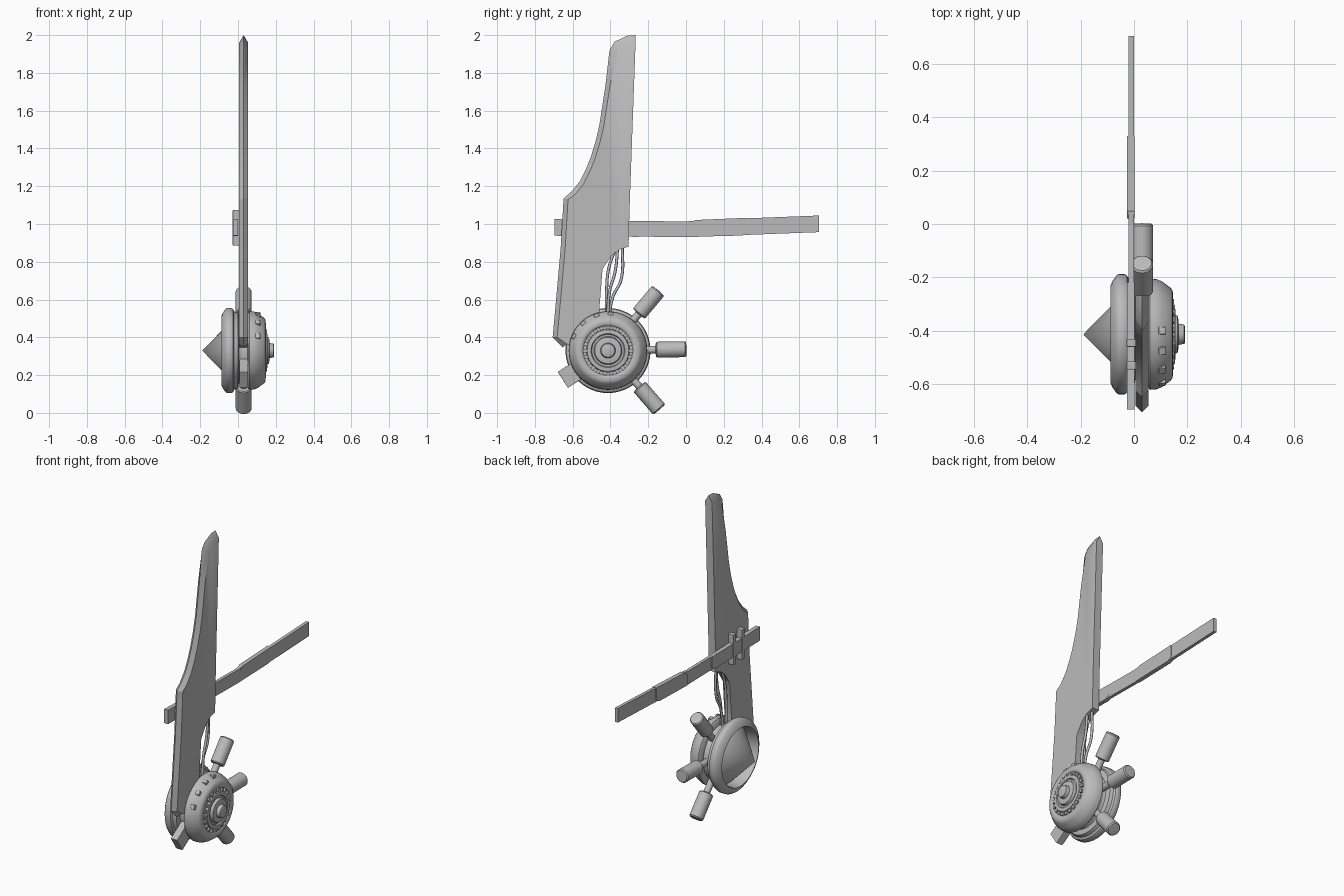
import bpy, bmesh, math
from mathutils import Vector, Matrix

cube = bpy.data.objects.get("Cube")
if cube:
    bpy.data.objects.remove(cube)

grey = bpy.data.materials.new("plain grey")
grey.use_nodes = True
grey.diffuse_color = (0.5, 0.5, 0.5, 1)
grey.node_tree.nodes["Principled BSDF"].inputs["Base Color"].default_value = (0.5, 0.5, 0.5, 1)

HUB = Vector((0, -0.413, 0.33))
MID = 0.03  # plane of blade and handles


def finish(name, bm, bevel=0, smooth=True):
    bmesh.ops.recalc_face_normals(bm, faces=bm.faces)
    mesh = bpy.data.meshes.new(name)
    bm.to_mesh(mesh)
    bm.free()
    ob = bpy.data.objects.new(name, mesh)
    bpy.context.collection.objects.link(ob)
    mesh.materials.append(grey)
    if bevel:
        mod = ob.modifiers.new("Bevel", "BEVEL")
        mod.width, mod.segments, mod.limit_method = bevel, 2, "ANGLE"
    if smooth:
        bpy.ops.object.select_all(action="DESELECT")
        ob.select_set(True)
        bpy.context.view_layer.objects.active = ob
        bpy.ops.object.shade_smooth_by_angle(angle=math.radians(32))
    return ob


def lathe(name, profile, matrix, steps=64):
    """Turn (along, radius) points around the local x axis."""
    bm = bmesh.new()
    verts = [bm.verts.new((a, r, 0)) for a, r in profile]
    edges = [bm.edges.new(pair) for pair in zip(verts, verts[1:])]
    bmesh.ops.spin(bm, geom=verts + edges, cent=(0, 0, 0), axis=(1, 0, 0),
                   angle=math.tau, steps=steps)
    bmesh.ops.remove_doubles(bm, verts=bm.verts, dist=0.0005)
    bm.transform(matrix)
    return finish(name, bm)


def box(name, size, matrix, bevel=0.003):
    bm = bmesh.new()
    bmesh.ops.create_cube(bm, size=1)
    bm.transform(matrix @ Matrix.Diagonal((*size, 1)))
    return finish(name, bm, bevel, False)


def plate(name, outline, x0, x1):
    """Extrude a (y, z) outline between two x positions."""
    bm = bmesh.new()
    face = bm.faces.new([bm.verts.new((x0, y, z)) for y, z in outline])
    new = bmesh.ops.extrude_face_region(bm, geom=[face])["geom"]
    bmesh.ops.translate(bm, vec=(x1 - x0, 0, 0),
                        verts=[v for v in new if isinstance(v, bmesh.types.BMVert)])
    return finish(name, bm, 0, False)


def radial(degrees, x):
    """Local x points outward from the hub, local y along the axle."""
    a = math.radians(degrees)
    out = Vector((0, math.cos(a), math.sin(a)))
    axle = Vector((1, 0, 0))
    rot = Matrix((out, axle, out.cross(axle))).transposed().to_4x4()
    return Matrix.Translation(HUB + axle * x) @ rot


# Blade: sharp ridge along the front and top, flat back edge
front = [(-0.653, 0.347), (-0.706, 0.40), (-0.664, 0.865), (-0.648, 1.135),
         (-0.606, 1.172), (-0.563, 1.225), (-0.53, 1.29), (-0.505, 1.352),
         (-0.478, 1.44), (-0.458, 1.527), (-0.426, 1.738), (-0.405, 1.92),
         (-0.378, 1.965), (-0.31, 1.997), (-0.267, 2.0)]
back = [(-0.299, 1.077), (-0.304, 0.88), (-0.352, 0.865), (-0.394, 0.833),
        (-0.43, 0.78), (-0.442, 0.76), (-0.458, 0.558), (-0.46, 0.36), (-0.56, 0.34)]


def inset(points, width):
    pts = [Vector(p) for p in points]
    result = []
    for i, p in enumerate(pts):
        before, after = pts[max(i - 1, 0)], pts[min(i + 1, len(pts) - 1)]
        d = (after - before).normalized()
        w = width if p.y < 1.9 else width * 1.7
        result.append(p + Vector((d.y, -d.x)) * w)
    result[0].x, result[-1].x = pts[0].x + width, pts[-1].x
    return [tuple(p) for p in result]


bm = bmesh.new()
ridge = [bm.verts.new((MID, y, z)) for y, z in front]
flanks = []
for x in (MID - 0.024, MID + 0.024):
    ring = [bm.verts.new((x, y, z)) for y, z in inset(front, 0.024) + back]
    bm.faces.new(ring)
    flanks.append(ring)
    for i in range(len(front) - 1):
        bm.faces.new((ridge[i], ridge[i + 1], ring[i + 1], ring[i]))
a, b = flanks
n = len(front) - 1
for i in range(n, len(a)):
    j = (i + 1) % len(a)
    bm.faces.new((a[i], a[j], b[j], b[i]))
for i in (0, n):
    bm.faces.new((a[i], b[i], ridge[i]))
finish("blade", bm)

# Long crossbar with two sleeves and clamp prongs
plate("crossbar", [(-0.69, 0.94), (0, 0.93), (0.705, 0.957), (0.705, 1.045),
                   (0.07, 1.02), (0, 1.013), (-0.69, 1.022)], -0.02, 0)
plate("grip_sleeve", [(0.02, 0.932), (0.3, 0.939), (0.33, 0.955), (0.33, 1.033),
                      (0.05, 1.021), (0.02, 1.0)], -0.026, 0.001)
plate("blade_sleeve", [(-0.695, 0.938), (-0.25, 0.932), (-0.22, 0.95),
                       (-0.22, 1.015), (-0.695, 1.026)], -0.026, 0.001)
for y in (-0.445, -0.53):
    box("clamp_prong", (0.036, 0.03, 0.19), Matrix.Translation((-0.01, y, 0.98)))

# Hub: dished rim with cone, groove, rounded drum and stepped face
centre = Matrix.Translation(HUB)
lathe("cone_and_rim", [(-0.19, 0), (-0.015, 0.177), (-0.08, 0.177), (-0.088, 0.182),
                       (-0.082, 0.197), (-0.066, 0.22), (-0.058, 0.225), (-0.035, 0.225),
                       (-0.026, 0.22), (-0.02, 0.207), (0, 0.2), (0.005, 0.17),
                       (0.02, 0.165), (0.02, 0)], centre)
lathe("drum", [(0.015, 0), (0.015, 0.165), (0.05, 0.17), (0.054, 0.2), (0.06, 0.208),
               (0.085, 0.206), (0.105, 0.198), (0.122, 0.185), (0.136, 0.175),
               (0.144, 0.165), (0.147, 0.145), (0.143, 0.135), (0.138, 0.13),
               (0.138, 0.115), (0.153, 0.11), (0.155, 0.09), (0.147, 0.085),
               (0.147, 0.075), (0.163, 0.07), (0.166, 0.055), (0.166, 0.04),
               (0.188, 0.036), (0.191, 0.03), (0.191, 0)], centre)
for i in range(22):
    box("face_tooth", (0.02, 0.012, 0.018), radial(i * 360 / 22, 0.143) @ Matrix.Translation((0.122, 0, 0)), 0)
for angle in (86, 108, 132, 157):
    box("drum_stud", (0.03, 0.026, 0.028), radial(angle, 0.105) @ Matrix.Translation((0.19, 0, 0)))

# Handles around the hub
for angle in (-49, 1, 50):
    lathe("handle", [(0.15, 0), (0.15, 0.02), (0.252, 0.02), (0.254, 0.037), (0.26, 0.042),
                     (0.407, 0.042), (0.414, 0.036), (0.416, 0)], radial(angle, MID), 32)
box("rim_block", (0.14, 0.045, 0.1), radial(213, MID) @ Matrix.Translation((0.215, 0, 0)))

# Cables from the hub to the underside of the blade
paths = [[(-0.42, 0.5), (-0.42, 0.66), (-0.41, 0.76), (-0.375, 0.87)],
         [(-0.41, 0.5), (-0.385, 0.62), (-0.345, 0.7), (-0.337, 0.9)],
         [(-0.415, 0.5), (-0.405, 0.64), (-0.375, 0.75), (-0.36, 0.9)]]
for x, path in zip((0.016, 0.03, 0.044), paths):
    curve = bpy.data.curves.new("cable", "CURVE")
    curve.dimensions, curve.bevel_depth, curve.bevel_resolution = "3D", 0.008, 2
    spline = curve.splines.new("BEZIER")
    spline.bezier_points.add(len(path) - 1)
    for point, (y, z) in zip(spline.bezier_points, path):
        point.co = (x, y, z)
        point.handle_left_type = point.handle_right_type = "AUTO"
    curve.materials.append(grey)
    bpy.context.collection.objects.link(bpy.data.objects.new("cable", curve))
